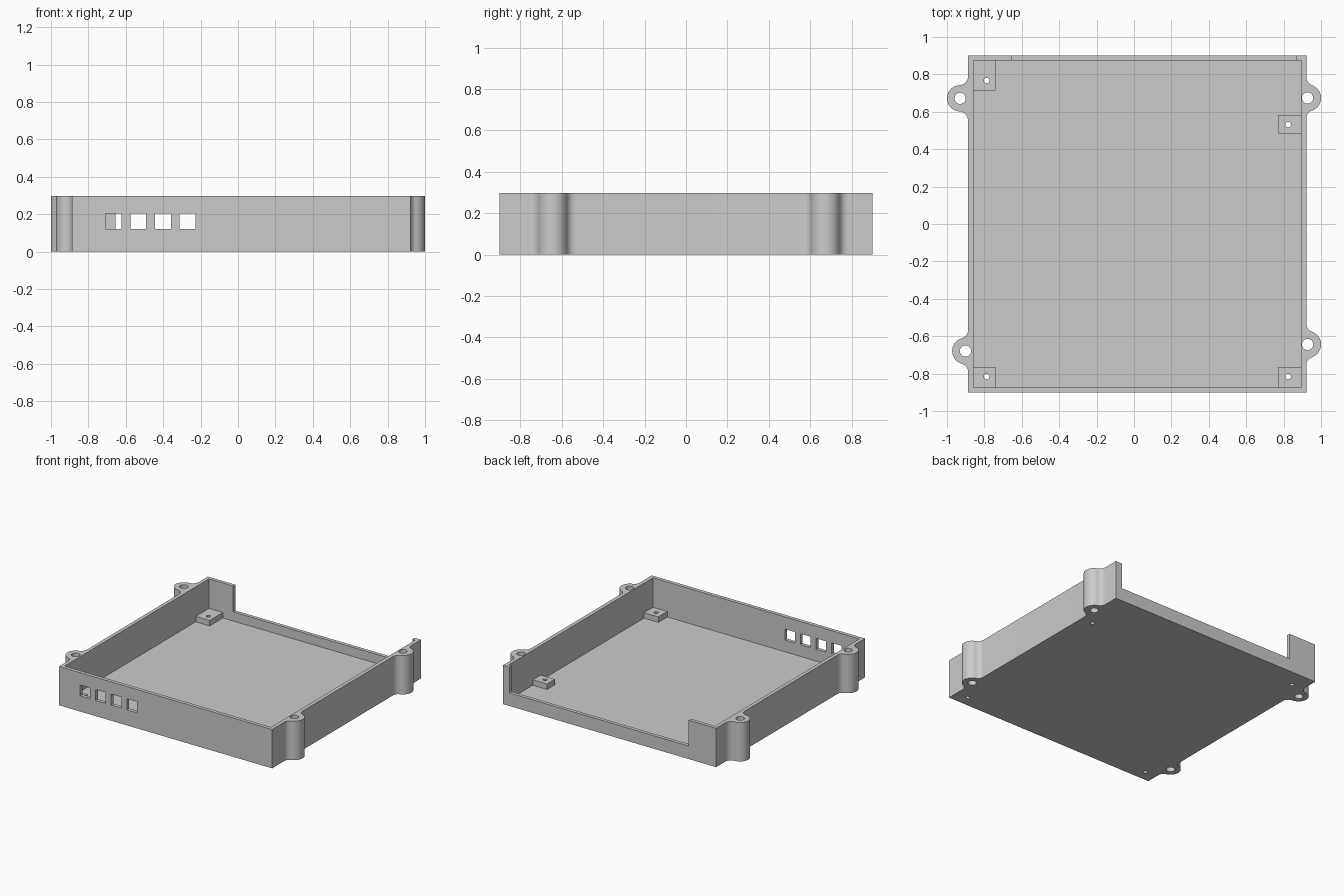
import bpy, bmesh
from math import atan2, cos, sin, pi, sqrt, radians

if "Cube" in bpy.data.objects:
    bpy.data.objects.remove(bpy.data.objects["Cube"], do_unlink=True)

HEIGHT, FLOOR, PAD_TOP = 0.298, 0.03, 0.072
LEFT, RIGHT, FRONT, BACK = -0.887, 0.921, -0.902, 0.902
IN_L, IN_R, IN_F, IN_B = -0.859, 0.892, -0.874, 0.875

grey = bpy.data.materials.new("plain grey")
grey.use_nodes = True
COLOUR = (0.6, 0.6, 0.6, 1)
grey.diffuse_color = COLOUR
grey.node_tree.nodes["Principled BSDF"].inputs["Base Color"].default_value = COLOUR


def prism(name, outline, z0, z1):
    """Extrude a counter-clockwise outline from z0 to z1."""
    bm = bmesh.new()
    low = [bm.verts.new((x, y, z0)) for x, y in outline]
    high = [bm.verts.new((x, y, z1)) for x, y in outline]
    bm.faces.new(low[::-1])
    bm.faces.new(high)
    n = len(outline)
    for i in range(n):
        j = (i + 1) % n
        bm.faces.new((low[i], low[j], high[j], high[i]))
    mesh = bpy.data.meshes.new(name)
    bm.to_mesh(mesh)
    bm.free()
    mesh.materials.append(grey)
    obj = bpy.data.objects.new(name, mesh)
    bpy.context.collection.objects.link(obj)
    return obj


def box(name, x0, x1, y0, y1, z0, z1):
    return prism(name, [(x0, y0), (x1, y0), (x1, y1), (x0, y1)], z0, z1)


def arc(cx, cy, r, a0, a1, steps):
    return [(cx + r * cos(a0 + (a1 - a0) * i / steps),
             cy + r * sin(a0 + (a1 - a0) * i / steps)) for i in range(steps + 1)]


def drill(name, x, y, r):
    return prism(name, arc(x, y, r, 0, 2 * pi, 32)[:-1], -0.1, HEIGHT + 0.1)


def cut(obj, cutter):
    """Subtract the cutter and discard it."""
    mod = obj.modifiers.new("cut", 'BOOLEAN')
    mod.operation, mod.solver, mod.object = 'DIFFERENCE', 'EXACT', cutter
    bpy.context.view_layer.objects.active = obj
    bpy.ops.object.modifier_apply(modifier=mod.name)
    bpy.data.objects.remove(cutter, do_unlink=True)


def ear(wall, side, cx, cy, r, f):
    """Rounded lug blended into the wall by two concave fillets."""
    d = abs(cx - wall)
    dy = sqrt((r + f) ** 2 - (f - d) ** 2)
    a = atan2(-dy, f - d)
    fillet = arc(f, -dy, f, pi, atan2(dy, d - f), 10)
    lobe = arc(d, 0, r, a, -a, 28)[1:-1]
    half = fillet + lobe + [(u, -v) for u, v in reversed(fillet)]
    return [(wall + side * u, cy + side * v) for u, v in half]


# Mounting ears: wall, side, centre x, centre y, lobe radius, fillet radius
ears = [(RIGHT, 1, 0.928, -0.644, 0.072, 0.045),
        (RIGHT, 1, 0.928, 0.674, 0.072, 0.045),
        (LEFT, -1, -0.93, 0.672, 0.07, 0.05),
        (LEFT, -1, -0.901, -0.679, 0.071, 0.045)]

# Tray body with ears in its outline
outline = [(LEFT, FRONT), (RIGHT, FRONT)]
for e in ears[:2]:
    outline += ear(*e)
outline += [(RIGHT, BACK), (LEFT, BACK)]
for e in ears[2:]:
    outline += ear(*e)
tray = prism("tray", outline, 0, HEIGHT)

# Inner pocket, open back and front windows
cut(tray, box("pocket_cutter", IN_L, IN_R, IN_F, IN_B, FLOOR, 1))
cut(tray, box("back_opening_cutter", -0.654, 0.867, IN_B - 0.05, 1, 0.1, 1))
for i in range(4):
    x = -0.708 + i * 0.132
    cut(tray, box("window_cutter", x, x + 0.085, -1, IN_F + 0.05, 0.12, 0.204))

# Screw holes through the ears
for _, _, x, y, _, _ in ears:
    cut(tray, drill("ear_hole_cutter", x, y, 0.03))

# Pads with pilot holes through the floor
pads = {"front_right_pad": (IN_L, -0.741, IN_F, -0.765, -0.788, -0.816),
        "back_right_pad": (IN_L, -0.741, 0.715, IN_B, -0.788, 0.767),
        "front_left_pad": (0.771, IN_R, IN_F, -0.765, 0.824, -0.816),
        "back_left_pad": (0.771, IN_R, 0.485, 0.582, 0.824, 0.532)}
for name, (x0, x1, y0, y1, hx, hy) in pads.items():
    pad = box(name, x0, x1, y0, y1, FLOOR, PAD_TOP)
    for part in (pad, tray):
        cut(part, drill("pilot_hole_cutter", hx, hy, 0.015))

# Smooth the curved walls, keep the corners crisp
bpy.ops.object.select_all(action='DESELECT')
tray.select_set(True)
bpy.context.view_layer.objects.active = tray
bpy.ops.object.shade_smooth_by_angle(angle=radians(30))
